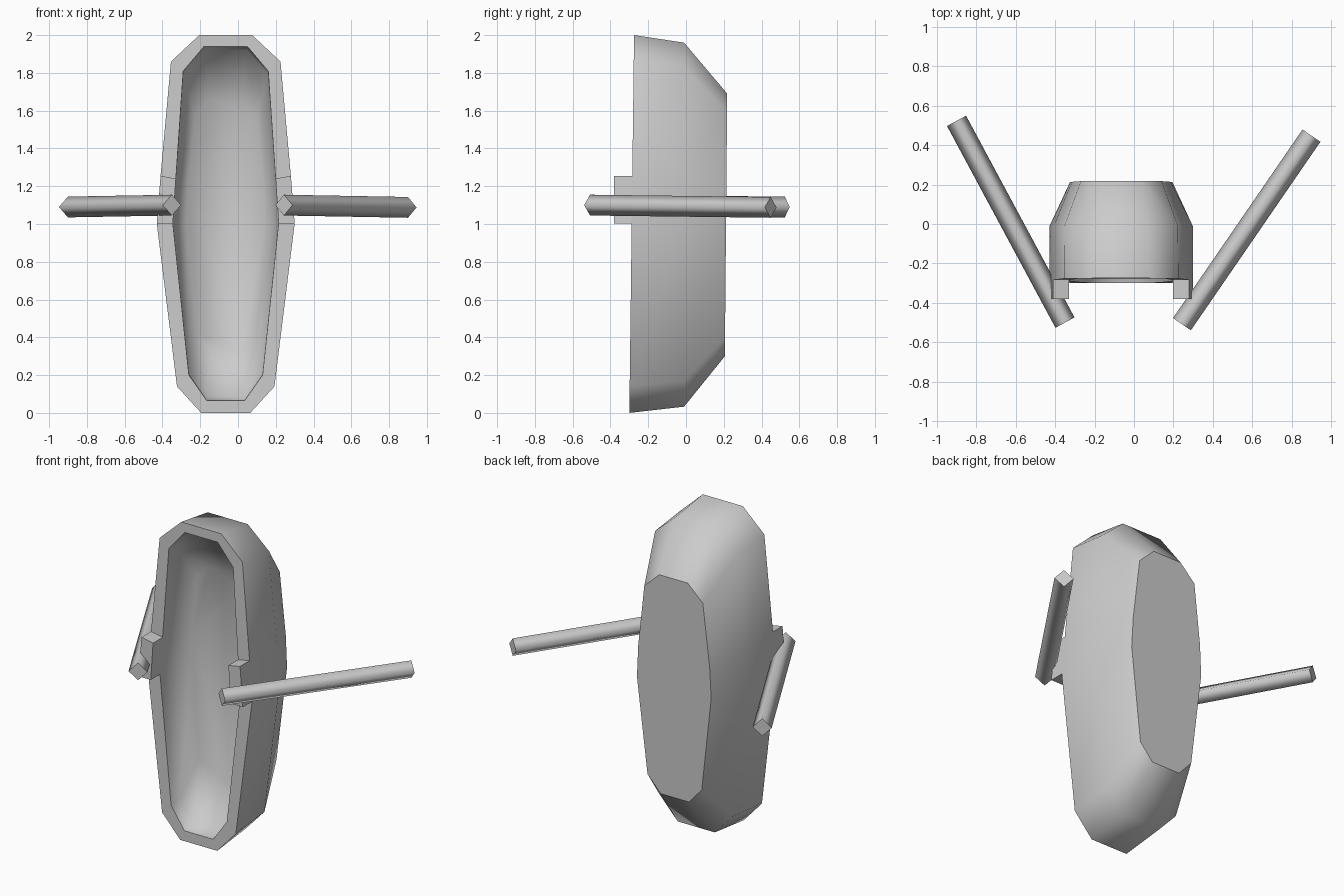
import bpy, bmesh
from mathutils import Vector

if "Cube" in bpy.data.objects:
    bpy.data.objects.remove(bpy.data.objects["Cube"])

CX = -0.065  # hull centre line


def new_object(name, bm):
    bmesh.ops.recalc_face_normals(bm, faces=bm.faces[:])
    mesh = bpy.data.meshes.new(name)
    bm.to_mesh(mesh)
    bm.free()
    ob = bpy.data.objects.new(name, mesh)
    bpy.context.collection.objects.link(ob)
    return ob


def ring(bm, rows, y0, tilt=0.0125):
    """Symmetrical outline from (half width, z) rows, top to bottom."""
    pts = [(CX + w, z) for w, z in rows] + [(CX - w, z) for w, z in reversed(rows)]
    return [bm.verts.new((x, y0 + tilt * z, z)) for x, z in pts]


def bridge(bm, a, b, smooth):
    faces = []
    n = len(a)
    for i in range(n):
        j = (i + 1) % n
        f = bm.faces.new((a[i], a[j], b[j], b[i]))
        f.smooth = smooth
        faces.append(f)
    return faces


# Boat hull: outer bottom -> outer middle -> rim -> inner middle -> inner floor
bm = bmesh.new()
bottom = ring(bm, [(.10, 1.69), (.205, 1.59), (.250, 1.2), (.260, 1.0), (.19, .40), (.10, .30)], .203, .009)
middle = ring(bm, [(.14, 1.96), (.288, 1.83), (.342, 1.25), (.363, 1.0), (.257, .17), (.13, .033)], -.01, 0)
rim_out = ring(bm, [(.14, 2.0), (.29, 1.86), (.345, 1.255), (.365, 1.003), (.258, .14), (.13, 0)], -.30)
rim_in = ring(bm, [(.115, 1.94), (.225, 1.81), (.264, 1.24), (.28, 1.003), (.195, .20), (.10, .065)], -.30)
inner = ring(bm, [(.113, 1.92), (.223, 1.79), (.262, 1.24), (.278, 1.0), (.193, .21), (.10, .085)], -.21, 0)
floor = ring(bm, [(.08, 1.66), (.165, 1.57), (.20, 1.2), (.21, 1.0), (.15, .42), (.08, .33)], -.08, 0)

bm.faces.new(bottom)
bridge(bm, bottom, middle, True)
bridge(bm, middle, rim_out, True)
rim = bridge(bm, rim_out, rim_in, False)
bridge(bm, rim_in, inner, True)
bridge(bm, inner, floor, True)
bm.faces.new(floor).smooth = True

# Oar rests raised from the rim on both sides
rests = [f for f in rim if all(.98 < v.co.z < 1.27 for v in f.verts)]
for f in rests:
    res = bmesh.ops.extrude_discrete_faces(bm, faces=[f])
    for v in res["faces"][0].verts:
        v.co.y = -.38
new_object("boat_hull", bm)


# Square oars laid corner-up across the rests
def oar(name, start, end, r=.055):
    start, end = Vector(start), Vector(end)
    up = Vector((0, 0, 1))
    side = (end - start).cross(up).normalized()
    bm = bmesh.new()
    a, b = [[bm.verts.new(p + d * r) for d in (up, side, -up, -side)] for p in (start, end)]
    bridge(bm, a, b, True)
    bm.faces.new(a)
    bm.faces.new(b)
    new_object(name, bm)


oar("left_oar", (-.350, -.50, 1.10), (-.90, .523, 1.09))
oar("right_oar", (.243, -.508, 1.10), (.90, .448, 1.088))
